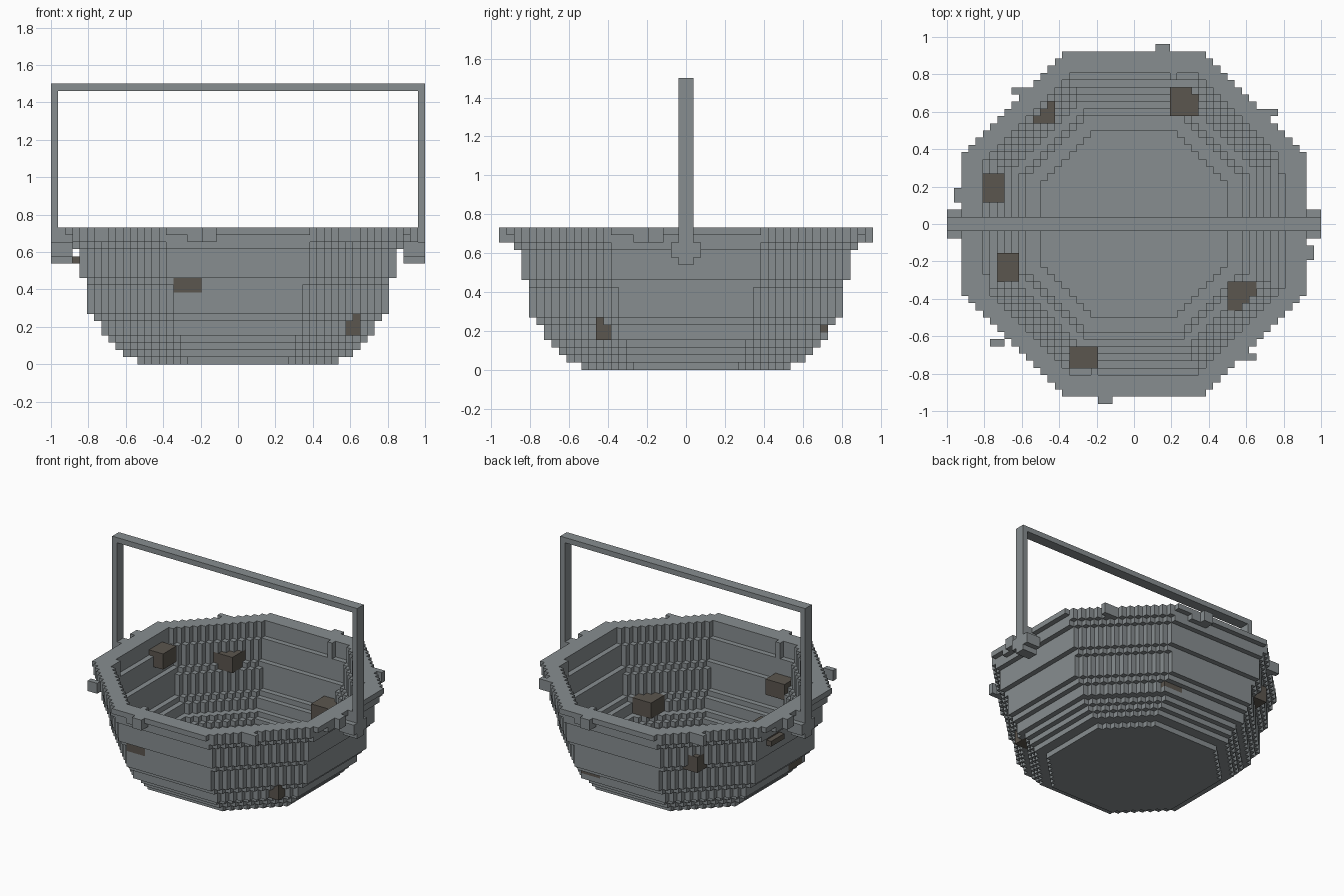
import bpy, bmesh, math
from mathutils import Vector

if "Cube" in bpy.data.objects:
    bpy.data.objects.remove(bpy.data.objects["Cube"], do_unlink=True)

U = 1 / 26  # edge of one block


def material(name, rgb):
    m = bpy.data.materials.new(name)
    m.use_nodes = True
    m.diffuse_color = (*rgb, 1)
    m.node_tree.nodes["Principled BSDF"].inputs["Base Color"].default_value = (*rgb, 1)
    return m


iron = material("iron grey", (0.245, 0.27, 0.28))
rust = material("rust brown", (0.105, 0.092, 0.077))


def box(x0, x1, y0, y1, z0, z1):
    return {(x, y, z) for x in range(x0, x1) for y in range(y0, y1) for z in range(z0, z1)}


def inside(x, y, r):
    a, b = abs(x + 0.5), abs(y + 0.5)
    return max(a, b) < math.floor(r) and a + b < r * math.sqrt(2)


def half_turn(cells):
    return {(-x - 1, -y - 1, z) for x, y, z in cells}


def quarter_turns(cells):
    half = cells | half_turn(cells)
    return half | {(-y - 1, x, z) for x, y, z in half}


# Stepped octagonal bowl: first layer, outer radius, inner radius
profile = [(0, 14.3, 0), (1, 16.3, 13), (2, 17.2, 15), (3, 18.3, 16.2), (4, 19.2, 17),
           (5, 19.6, 17.5), (6, 20.3, 18.2), (7, 21, 19), (11, 21.5, 19.5),
           (12, 22, 20), (14, 22.6, 20.5), (16, 23, 21), (17, 23.4, 21),
           (18, 24, 21), (19, 0, 0)]
bowl = set()
for (z0, ro, ri), (z1, _, _) in zip(profile, profile[1:]):
    bowl |= {c for c in box(-25, 25, -25, 25, z0, z1)
             if inside(c[0], c[1], ro) and not inside(c[0], c[1], ri)}

# Tabs that roughen the rim, outside and inside
rim_tabs = quarter_turns(box(3, 5, 23, 25, 17, 19) | box(3, 7, 23, 24, 17, 18))
inner_tabs = box(5, 6, 20, 21, 16, 19) | box(20, 21, 7, 10, 16, 19)
corner_tabs = box(-17, -15, 18, 19, 17, 19)
rim_tabs |= inner_tabs | half_turn(inner_tabs) | corner_tabs | half_turn(corner_tabs)
rim_tabs |= box(18, 20, 15, 16, 17, 19) | box(-20, -18, -17, -16, 17, 19)

# Hoop handle with a lug on each side
handle = box(-26, 26, -1, 1, 38, 39)
for x0, lug0 in ((-26, -26), (25, 23)):
    handle |= box(x0, x0 + 1, -1, 1, 14, 39)
    handle |= box(lug0, lug0 + 3, -1, 1, 14, 19)
    handle |= box(lug0, lug0 + 3, -2, 2, 15, 17)

# Rusted lumps set in the wall
lumps = {
    "rear_left_rust": box(5, 9, 15, 19, 5, 9),
    "rear_right_rust": box(-15, -11, 14, 18, 11, 14),
    "right_rust": box(-22, -18, 3, 7, 14, 17) | box(-23, -22, 3, 7, 14, 15),
    "lower_right_rust": box(-19, -16, -8, -4, 4, 8),
    "front_left_rust": box(13, 17, -12, -8, 4, 7),
    "front_rust": box(-9, -5, -21, -17, 10, 13),
}

parts = [(n, c, rust) for n, c in lumps.items()]
parts += [("handle", handle, iron), ("rim_tabs", rim_tabs, iron), ("bowl", bowl, iron)]
solid = set().union(*(c for _, c, _ in parts))
DIRECTIONS = [Vector(d) for d in ((1, 0, 0), (0, 1, 0), (0, 0, 1))]


def build(name, cells, mat):
    """Skin a set of blocks with only its exposed faces."""
    bm = bmesh.new()
    corners = {}

    def corner(p):
        key = tuple(round(2 * v) for v in p)
        if key not in corners:
            corners[key] = bm.verts.new(p * U)
        return corners[key]

    for c in cells:
        mid = Vector(c) + Vector((0.5, 0.5, 0.5))
        for i, axis in enumerate(DIRECTIONS):
            for s in (1, -1):
                if tuple(int(v) for v in Vector(c) + axis * s) in solid:
                    continue
                u, v = DIRECTIONS[(i + 1) % 3], DIRECTIONS[(i + 2) % 3] * s
                bm.faces.new([corner(mid + (axis * s + u * a + v * b) / 2)
                              for a, b in ((-1, -1), (1, -1), (1, 1), (-1, 1))])
    mesh = bpy.data.meshes.new(name)
    bm.to_mesh(mesh)
    bm.free()
    mesh.materials.append(mat)
    bpy.context.collection.objects.link(bpy.data.objects.new(name, mesh))


used = set()
for name, cells, mat in parts:
    build(name, cells - used, mat)
    used |= cells
